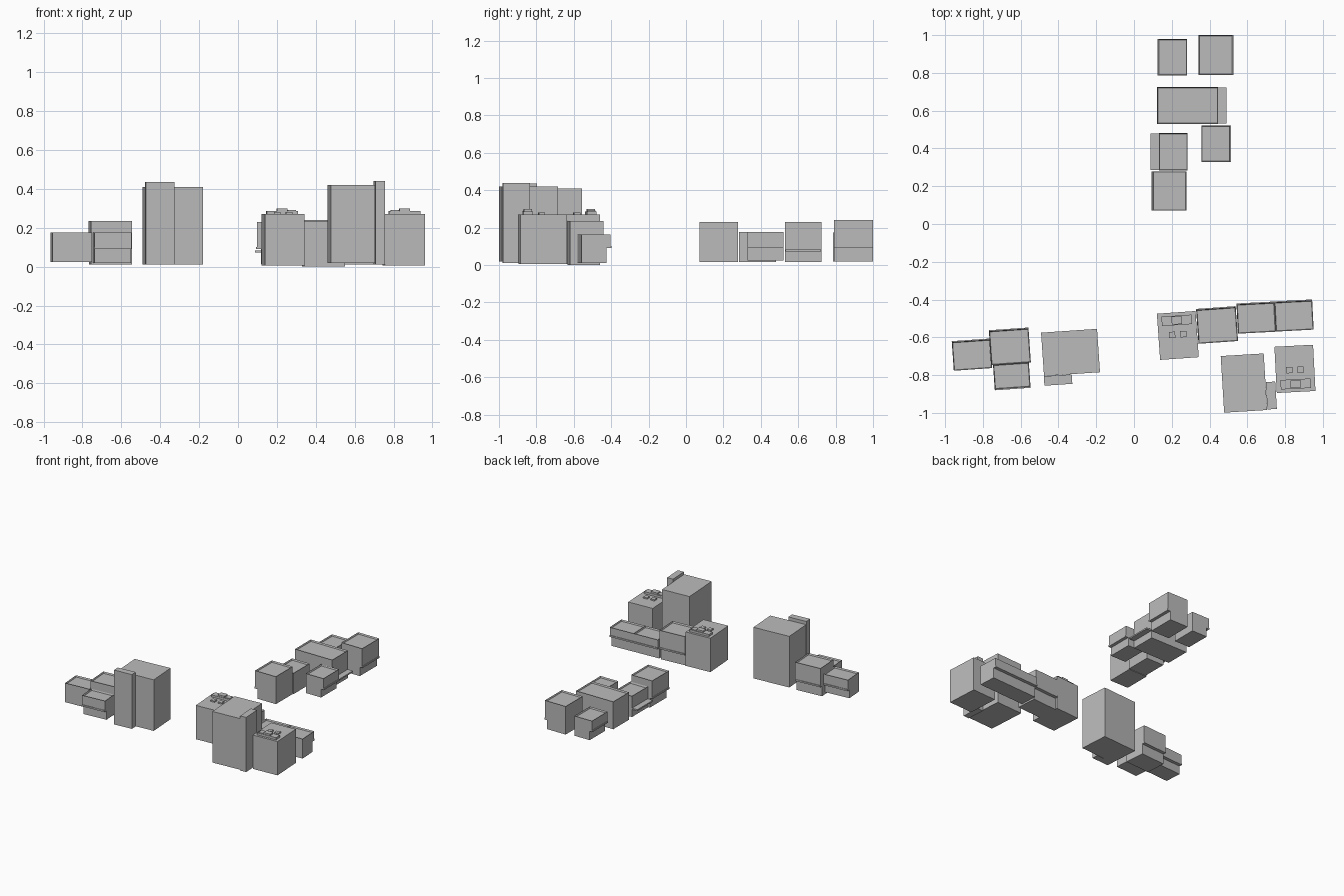
import bpy
import bmesh
from math import radians
from mathutils import Vector, Matrix

if "Cube" in bpy.data.objects:
    bpy.data.objects.remove(bpy.data.objects["Cube"], do_unlink=True)

grey = bpy.data.materials.new("plain_grey")
grey.use_nodes = True
COLOUR = (0.5, 0.5, 0.5, 1)
grey.diffuse_color = COLOUR
grey.node_tree.nodes["Principled BSDF"].inputs["Base Color"].default_value = COLOUR

# Directions a street front can face
FRONT, LEFT, BACK, RIGHT = 0, 90, 180, -90


def finish(name, bm, centre, angle):
    bmesh.ops.recalc_face_normals(bm, faces=bm.faces)
    mesh = bpy.data.meshes.new(name)
    bm.to_mesh(mesh)
    bm.free()
    mesh.materials.append(grey)
    obj = bpy.data.objects.new(name, mesh)
    obj.location = (centre[0], centre[1], 0)
    obj.rotation_euler.z = radians(angle)
    bpy.context.collection.objects.link(obj)
    return obj


def add_box(bm, x, y, w, d, z0, z1):
    place = Matrix.Translation((x, y, (z0 + z1) / 2)) @ Matrix.Diagonal((w, d, z1 - z0, 1))
    bmesh.ops.create_cube(bm, size=1, matrix=place)


def sink_roof(bm, z):
    # Thin parapet around a lowered roof
    roof = [f for f in bm.faces if all(abs(v.co.z - z) < 1e-5 for v in f.verts)]
    bmesh.ops.inset_region(bm, faces=roof, thickness=0.006)
    bmesh.ops.translate(bm, verts=roof[0].verts, vec=(0, 0, -0.012))


def house(name, centre, w, d, z0, z1, angle, sill=0.09):
    # Side profile with a recessed ground floor under a thin lip
    f = -d / 2
    profile = [(d / 2, z0), (d / 2, z1), (f, z1), (f, sill + 0.012),
               (f - 0.005, sill + 0.012), (f - 0.005, sill), (f + 0.02, sill), (f + 0.02, z0)]
    bm = bmesh.new()
    side = bm.faces.new([bm.verts.new((-w / 2, y, z)) for y, z in profile])
    ext = bmesh.ops.extrude_face_region(bm, geom=[side])
    moved = [g for g in ext["geom"] if isinstance(g, bmesh.types.BMVert)]
    bmesh.ops.translate(bm, verts=moved, vec=(w, 0, 0))
    bmesh.ops.recalc_face_normals(bm, faces=bm.faces)
    sink_roof(bm, z1)
    return finish(name, bm, centre, angle)


def shop(name, centre, w, d, z0, z1, angle):
    # Plain walls with an awning plate over the street
    bm = bmesh.new()
    add_box(bm, 0, 0, w, d, z0, z1)
    sink_roof(bm, z1)
    add_box(bm, 0, -d / 2 - 0.0225, w - 0.005, 0.045, 0.073, 0.084)
    return finish(name, bm, centre, angle)


def office(name, centre, angle):
    # Block with a rooftop plant row and two vents
    bm = bmesh.new()
    add_box(bm, 0, 0, 0.205, 0.245, 0.005, 0.27)
    finish(name, bm, centre, angle)
    bm = bmesh.new()
    add_box(bm, 0, 0.08, 0.16, 0.05, 0.27, 0.287)
    add_box(bm, 0, 0.08, 0.055, 0.042, 0.287, 0.3)
    add_box(bm, 0.05, 0.08, 0.04, 0.042, 0.287, 0.292)
    for x in (-0.03, 0.03):
        add_box(bm, x, 0.005, 0.033, 0.033, 0.27, 0.28)
    finish(name + "_roof_units", bm, centre, angle)


def block(name, centre, w, d, z0, z1, angle):
    bm = bmesh.new()
    add_box(bm, 0, 0, w, d, z0, z1)
    finish(name, bm, centre, angle)


# Front left quarter
office("inner_office", (0.232, -0.59), 4)
office("outer_office", (0.852, -0.767), 183)
house("middle_house", (0.44, -0.537), 0.21, 0.18, 0, 0.235, BACK + 4)
for i, c in enumerate([(0.647, -0.498), (0.847, -0.487)]):
    house("terrace_house_%d" % (i + 1), c, 0.201, 0.155, 0.01, 0.163, BACK + 3)
block("left_tower", (0.582, -0.842), 0.228, 0.3, 0.02, 0.42, 3.5)
block("left_tower_stair", (0.727, -0.908), 0.05, 0.145, 0.012, 0.44, 3.5)

# Front right quarter
block("right_tower", (-0.336, -0.68), 0.297, 0.23, 0.01, 0.41, 3.9)
block("right_tower_stair", (-0.402, -0.826), 0.148, 0.05, 0.01, 0.435, 3.9)
house("right_middle_house", (-0.657, -0.65), 0.21, 0.18, 0.01, 0.235, BACK + 4)
house("right_front_house", (-0.647, -0.804), 0.19, 0.13, 0.02, 0.175, FRONT + 4)
house("right_end_house", (-0.858, -0.694), 0.203, 0.152, 0.025, 0.175, BACK + 4)

# Back row
house("back_near_house", (0.188, 0.175), 0.208, 0.18, 0.015, 0.23, RIGHT)
house("back_side_house", (0.433, 0.425), 0.192, 0.153, 0.025, 0.178, LEFT)
house("back_corner_house", (0.432, 0.895), 0.21, 0.18, 0.02, 0.24, LEFT)
house("back_end_house", (0.205, 0.883), 0.193, 0.152, 0.02, 0.175, RIGHT)
shop("large_shop", (0.284, 0.627), 0.195, 0.322, 0.015, 0.23, LEFT)
shop("small_shop", (0.208, 0.382), 0.197, 0.152, 0.015, 0.178, RIGHT)
